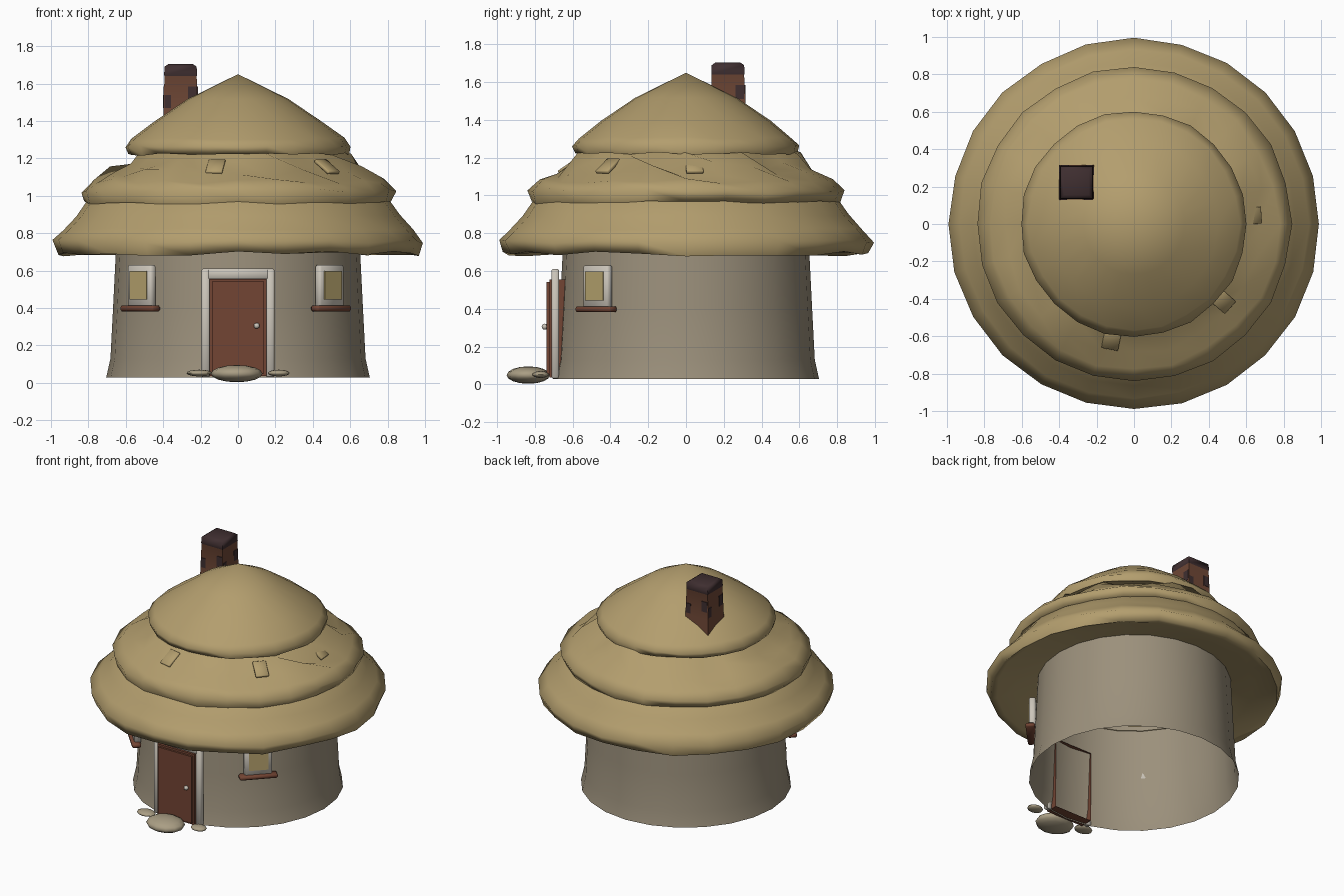
import bpy, bmesh, math, random
from mathutils import Matrix, Vector

if "Cube" in bpy.data.objects:
    bpy.data.objects.remove(bpy.data.objects["Cube"])

random.seed(7)
R = math.radians


def mat(name, rgb):
    m = bpy.data.materials.new(name)
    m.diffuse_color = (*rgb, 1)
    m.use_nodes = True
    m.node_tree.nodes["Principled BSDF"].inputs["Base Color"].default_value = m.diffuse_color
    return m


THATCH = mat("straw", (0.45, 0.34, 0.155))
WALL = mat("mud_plaster", (0.33, 0.28, 0.20))
WOOD = mat("red_brown_wood", (0.17, 0.058, 0.033))
TRIM = mat("pale_trim", (0.60, 0.56, 0.49))
PANE = mat("yellow_pane", (0.50, 0.39, 0.165))
BRICK = mat("chimney_brick", (0.165, 0.066, 0.038))
DARK = mat("dark_brick", (0.05, 0.028, 0.03))
STONE = mat("stone", (0.40, 0.34, 0.23))


def finish(name, bm, mats, angle=40, place=None):
    """Turn a bmesh into a smooth-by-angle object."""
    if place is not None:
        bm.transform(place)
    me = bpy.data.meshes.new(name)
    bm.to_mesh(me)
    bm.free()
    for m in mats:
        me.materials.append(m)
    for p in me.polygons:
        p.use_smooth = True
    me.set_sharp_from_angle(angle=R(angle))
    ob = bpy.data.objects.new(name, me)
    bpy.context.collection.objects.link(ob)
    return ob


def lathe(name, profile, sides, material, angle=85):
    """Spin (radius, z, radius jitter, z jitter) rings listed top to bottom."""
    bm = bmesh.new()
    rings = []
    for r, z, jr, jz in profile:
        ring = []
        for j in range(sides):
            a = 2 * math.pi * j / sides
            rr = r + random.uniform(-jr, jr)
            ring.append(bm.verts.new((rr * math.cos(a), rr * math.sin(a),
                                      z + random.uniform(-jz, jz))))
        rings.append(ring)
    for up, low in zip(rings, rings[1:]):
        for j in range(sides):
            k = (j + 1) % sides
            bm.faces.new((up[j], low[j], low[k], up[k]))
    bmesh.ops.remove_doubles(bm, verts=bm.verts, dist=1e-4)
    return finish(name, bm, [material], angle)


def add_box(bm, lo, hi, bevel=0.0):
    """Add a box between two corners, with softened edges."""
    lo, hi = Vector(lo), Vector(hi)
    m = Matrix.Translation((lo + hi) / 2) @ Matrix.Diagonal((*(hi - lo), 1))
    vs = bmesh.ops.create_cube(bm, size=1, matrix=m)["verts"]
    if bevel:
        es = list({e for v in vs for e in v.link_edges})
        bmesh.ops.bevel(bm, geom=es, offset=bevel, segments=1, affect='EDGES')


def boxes(name, parts, material, bevel=0.008, place=None):
    bm = bmesh.new()
    for lo, hi in parts:
        add_box(bm, lo, hi, bevel)
    return finish(name, bm, [material], 50, place)


# Round wall, open underneath, flared foot
lathe("wall", [(0.648, 0.80, 0, 0), (0.653, 0.70, 0, 0), (0.668, 0.40, 0, 0),
               (0.682, 0.13, 0, 0), (0.705, 0.027, 0, 0)], 24, WALL)

# Three thatch tiers: the lower flares out, the middle is creased
lathe("roof_lower_tier", [(0.66, 1.06, 0, 0), (0.80, 0.985, 0, 0.005),
                          (0.865, 0.895, 0.004, 0.006), (0.935, 0.82, 0.004, 0.008),
                          (0.992, 0.757, 0.004, 0.01), (0.965, 0.69, 0.006, 0.014),
                          (0.92, 0.70, 0.006, 0.008), (0.80, 0.725, 0, 0),
                          (0.645, 0.765, 0, 0)], 24, THATCH)
lathe("roof_middle_tier", [(0.50, 1.25, 0.02, 0.01), (0.60, 1.185, 0.015, 0.045),
                           (0.69, 1.125, 0.02, 0.035), (0.775, 1.075, 0.01, 0.015),
                           (0.842, 1.025, 0.006, 0.012), (0.818, 0.962, 0.006, 0.01),
                           (0.77, 0.98, 0, 0.005), (0.60, 1.04, 0, 0)], 24, THATCH)
lathe("roof_top_tier", [(0, 1.65, 0, 0), (0.27, 1.517, 0, 0), (0.45, 1.395, 0, 0),
                        (0.565, 1.305, 0.005, 0.006), (0.605, 1.262, 0.006, 0.006),
                        (0.59, 1.222, 0.005, 0.008), (0.54, 1.235, 0, 0.005),
                        (0.40, 1.27, 0, 0)], 24, THATCH)

# Loose straw tufts half sunk in the middle tier
for i, a in enumerate((4, -41, -101)):
    place = (Matrix.Rotation(R(a), 4, 'Z') @ Matrix.Translation((0.63, 0, 1.155))
             @ Matrix.Rotation(R(34), 4, 'Y'))
    boxes(f"straw_tuft_{i + 1}", [((-0.06, -0.045, -0.01), (0.06, 0.045, 0.01))],
          THATCH, 0.004, place)

# Chimney: tapered square stack with dark cap, coloured by height
bm = bmesh.new()
cx, cy = -0.307, 0.222
rings = []
for h, z in ((0.095, 1.28), (0.092, 1.45), (0.086, 1.64), (0.088, 1.645),
             (0.086, 1.69), (0.066, 1.704)):
    rings.append([bm.verts.new((cx + sx * h, cy + sy * h, z))
                  for sx, sy in ((-1, -1), (1, -1), (1, 1), (-1, 1))])
for low, up in zip(rings, rings[1:]):
    for j in range(4):
        k = (j + 1) % 4
        bm.faces.new((low[j], low[k], up[k], up[j]))
bm.faces.new(rings[-1])
for f in bm.faces:
    f.material_index = 1 if f.calc_center_median().z > 1.64 else 0
finish("chimney", bm, [BRICK, DARK], 60)

# Dark bricks set in each chimney side
for i in range(4):
    place = Matrix.Translation((cx, cy, 0)) @ Matrix.Rotation(R(90 * i), 4, 'Z')
    boxes(f"dark_bricks_{i + 1}",
          [((0.086, 0.040, 1.51), (0.0925, 0.084, 1.585)),
           ((0.087, -0.085, 1.47), (0.0935, -0.05, 1.54))], DARK, 0, place)

# Door: open-backed shell through the wall
bm = bmesh.new()
add_box(bm, (-0.152, -0.738, 0.035), (0.152, -0.63, 0.555))
bmesh.ops.delete(bm, geom=[f for f in bm.faces if f.normal.y > 0.9], context='FACES_ONLY')
bmesh.ops.bevel(bm, geom=[e for e in bm.edges if all(v.co.y < -0.7 for v in e.verts)],
                offset=0.014, segments=2, affect='EDGES')
finish("door", bm, [WOOD], 50)

# Door frame and knob
boxes("door_frame", [((-0.195, -0.712, 0.03), (-0.15, -0.672, 0.61)),
                     ((0.15, -0.712, 0.03), (0.195, -0.672, 0.61)),
                     ((-0.19, -0.712, 0.552), (0.19, -0.672, 0.612))], TRIM)
bm = bmesh.new()
bmesh.ops.create_icosphere(bm, subdivisions=2, radius=0.016)
finish("door_knob", bm, [TRIM], 60, Matrix.Translation((0.1, -0.748, 0.305)))

# Windows, facing diagonally forward; local -y is outward
for side, pos, ang in (("right", (0.49, -0.468, 0), 46), ("left", (-0.515, -0.458, 0), -47)):
    place = Matrix.Translation(pos) @ Matrix.Rotation(R(ang), 4, 'Z')
    boxes(f"{side}_window_frame", [((-0.094, -0.022, 0.40), (0.094, 0.024, 0.63))],
          TRIM, 0.01, place)
    boxes(f"{side}_window_pane", [((-0.066, -0.028, 0.445), (0.066, -0.0195, 0.598))],
          PANE, 0, place)
    boxes(f"{side}_window_sill", [((-0.13, -0.042, 0.382), (0.13, 0.02, 0.413))],
          WOOD, 0.009, place)

# Doorstep stones
for name, c, s in (("doorstep_stone", (-0.007, -0.835, 0.049), (0.138, 0.115, 0.046)),
                   ("left_stone", (-0.207, -0.775, 0.052), (0.068, 0.05, 0.018)),
                   ("right_stone", (0.218, -0.77, 0.052), (0.058, 0.045, 0.018))):
    bm = bmesh.new()
    bmesh.ops.create_uvsphere(bm, u_segments=12, v_segments=8, radius=1)
    finish(name, bm, [STONE], 60, Matrix.Translation(c) @ Matrix.Diagonal((*s, 1)))
